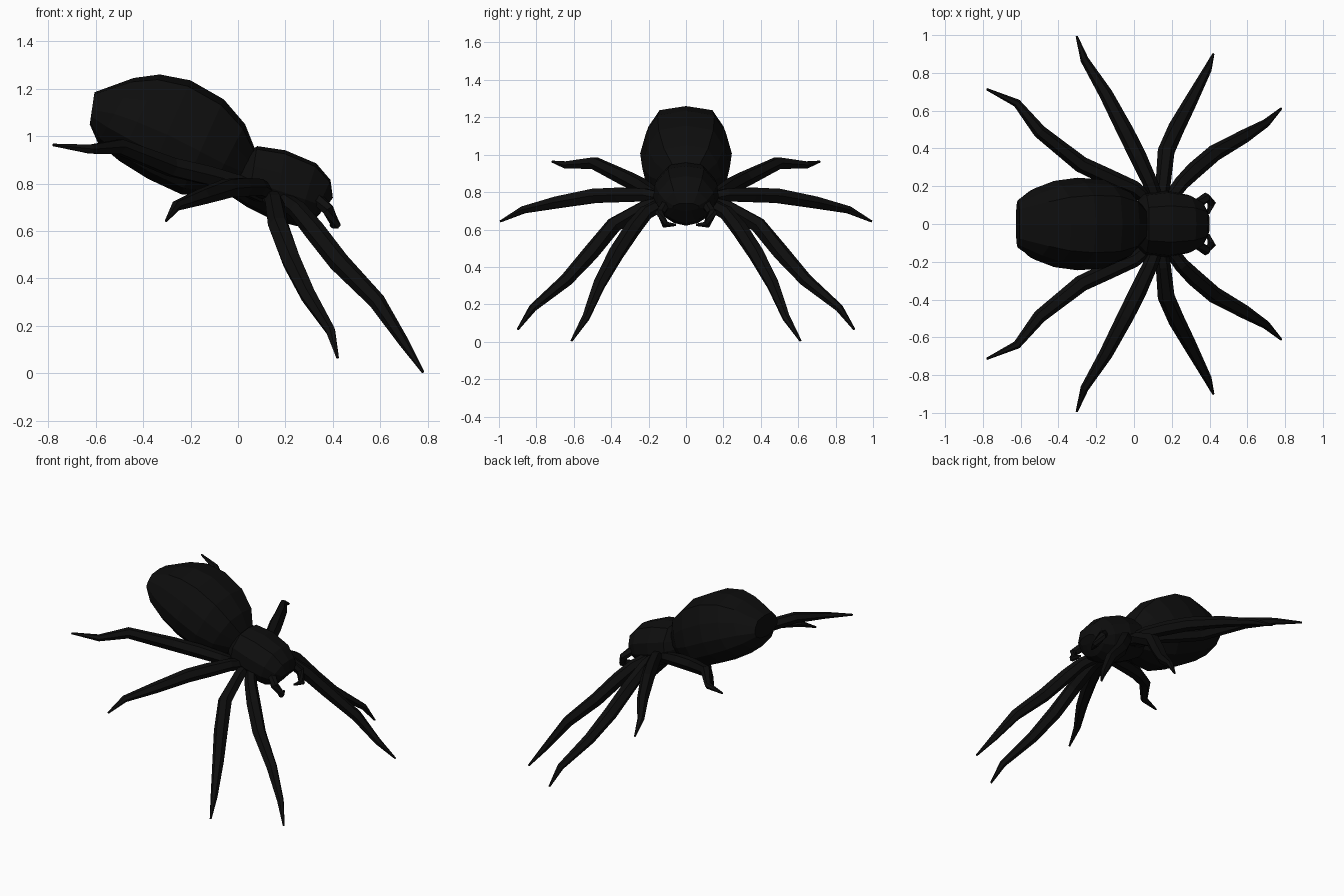
import bpy, bmesh, math
from mathutils import Vector

black = bpy.data.materials.new("matte_black")
black.diffuse_color = (0.0042, 0.0042, 0.0042, 1)


def loft(name, rings):
    """Skin a list of equal-length point rings and cap both ends."""
    bm = bmesh.new()
    vs = [[bm.verts.new(p) for p in ring] for ring in rings]
    n = len(vs[0])
    for a, b in zip(vs, vs[1:]):
        for i in range(n):
            j = (i + 1) % n
            bm.faces.new((a[i], a[j], b[j], b[i]))
    bm.faces.new(vs[0])
    bm.faces.new(vs[-1])
    bmesh.ops.recalc_face_normals(bm, faces=bm.faces)
    mesh = bpy.data.meshes.new(name)
    bm.to_mesh(mesh)
    bm.free()
    mesh.materials.append(black)
    obj = bpy.data.objects.new(name, mesh)
    bpy.context.collection.objects.link(obj)
    return obj


def body(name, sections, half):
    """Sections are (top x, top z, bottom x, bottom z, half width)."""
    outline = half + [(-u, v) for u, v in reversed(half[1:-1])]
    rings = []
    for tx, tz, bx, bz, w in sections:
        top, bot = Vector((tx, 0, tz)), Vector((bx, 0, bz))
        mid, up = (top + bot) / 2, (top - bot) / 2
        rings.append([mid + up * v + Vector((0, w * u, 0)) for u, v in outline])
    return loft(name, rings)


def limb(name, path, radii, sides=6):
    """Tapered, jointed tube following a path."""
    pts = [Vector(p) for p in path]
    rings = []
    for i, p in enumerate(pts):
        t = (pts[min(i + 1, len(pts) - 1)] - pts[max(i - 1, 0)]).normalized()
        side = t.cross(Vector((0, 0, 1))).normalized()
        up = side.cross(t)
        rings.append([p + radii[i] * (side * math.cos(a) + up * math.sin(a))
                      for a in (math.tau * k / sides for k in range(sides))])
    return loft(name, rings)


# Abdomen, raised at the rear
body("abdomen", [
    (-0.605, 1.185, -0.625, 1.05, 0.125),
    (-0.44, 1.245, -0.59, 0.97, 0.19),
    (-0.33, 1.26, -0.50, 0.895, 0.228),
    (-0.20, 1.235, -0.38, 0.82, 0.245),
    (-0.06, 1.155, -0.24, 0.755, 0.235),
    (0.03, 1.05, -0.13, 0.745, 0.19),
    (0.07, 0.95, -0.01, 0.76, 0.11),
], [(0, 1), (0.62, 0.88), (0.88, 0.4), (1, -0.1), (0.92, -0.5), (0.58, -0.87), (0, -1)])

# Head and thorax
body("thorax", [
    (0.05, 0.93, -0.05, 0.76, 0.10),
    (0.08, 0.958, 0.04, 0.70, 0.16),
    (0.20, 0.94, 0.15, 0.645, 0.175),
    (0.33, 0.885, 0.25, 0.62, 0.155),
    (0.39, 0.815, 0.31, 0.635, 0.12),
    (0.40, 0.74, 0.37, 0.70, 0.07),
], [(0, 1), (0.55, 0.9), (0.95, 0.35), (1, -0.15), (0.8, -0.6), (0.42, -0.88), (0, -1)])

# Legs, front to rear, on the left side; mirrored for the right
legs = {
    "front_leg": [(0.18, 0.12, 0.74), (0.25, 0.215, 0.69), (0.32, 0.285, 0.605),
                  (0.425, 0.375, 0.47), (0.585, 0.465, 0.305), (0.70, 0.535, 0.13),
                  (0.78, 0.612, 0.005)],
    "second_leg": [(0.14, 0.11, 0.75), (0.155, 0.22, 0.72), (0.17, 0.385, 0.625),
                   (0.225, 0.51, 0.475), (0.295, 0.64, 0.33), (0.39, 0.82, 0.18),
                   (0.42, 0.90, 0.065)],
    "third_leg": [(0.13, 0.10, 0.76), (0.085, 0.22, 0.785), (0.02, 0.36, 0.785),
                  (-0.045, 0.49, 0.78), (-0.15, 0.69, 0.745), (-0.262, 0.87, 0.705),
                  (-0.303, 0.993, 0.643)],
    "rear_leg": [(0.10, 0.11, 0.75), (0.0, 0.19, 0.80), (-0.13, 0.245, 0.835),
                 (-0.28, 0.315, 0.87), (-0.50, 0.49, 0.955), (-0.62, 0.64, 0.945),
                 (-0.78, 0.714, 0.963)],
}
widths = [0.035, 0.04, 0.045, 0.044, 0.036, 0.022, 0.006]
# Curled mouth feelers
palp = [(0.33, 0.10, 0.74), (0.38, 0.14, 0.69), (0.412, 0.11, 0.625), (0.392, 0.055, 0.625)]

for label, s in (("left", 1), ("right", -1)):
    for name, path in legs.items():
        limb(f"{label}_{name}", [(x, s * y, z) for x, y, z in path], widths)
    limb(f"{label}_feeler", [(x, s * y, z) for x, y, z in palp],
         [0.028, 0.027, 0.022, 0.007])
